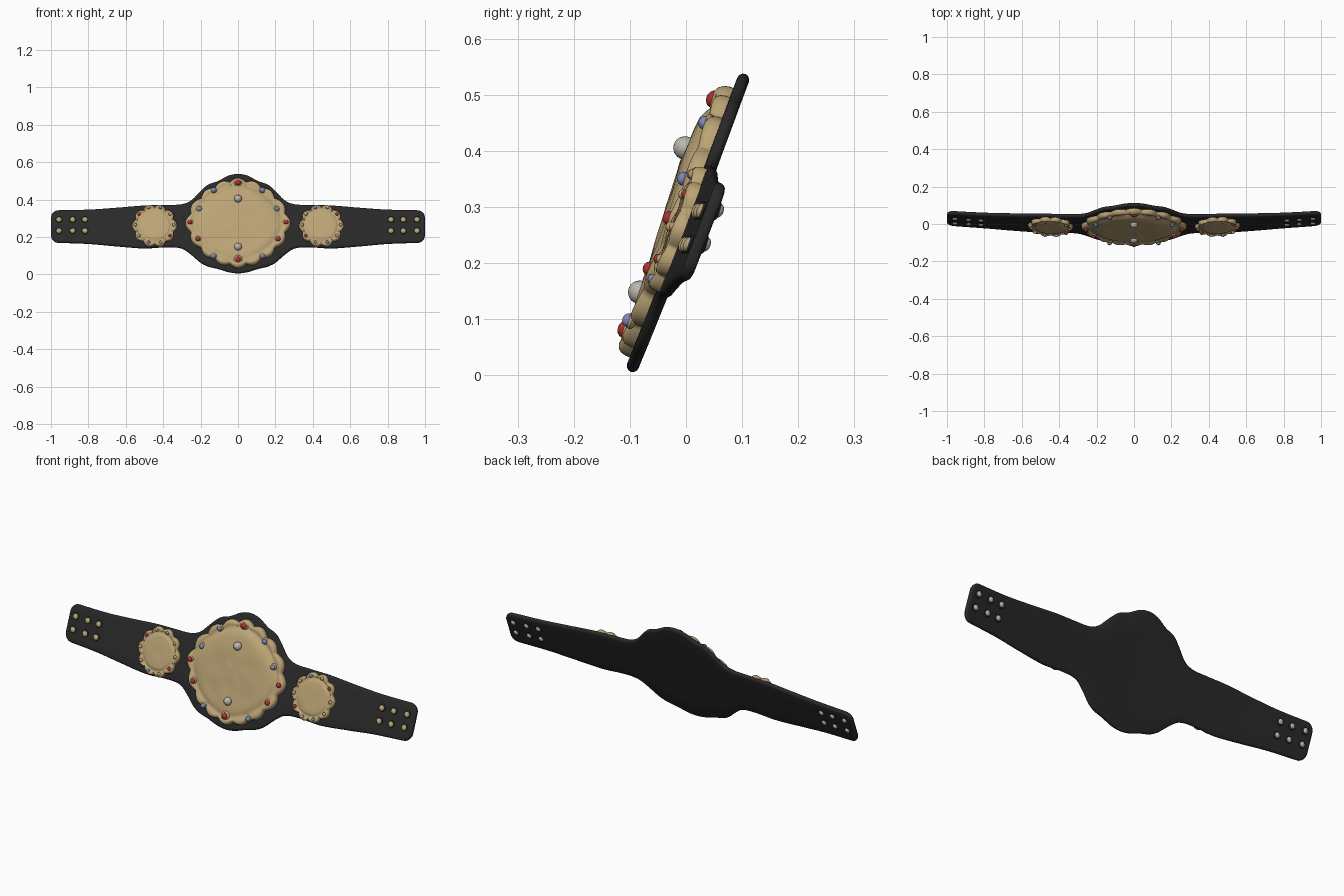
import bpy, bmesh, math
from mathutils import Vector

if "Cube" in bpy.data.objects:
    bpy.data.objects.remove(bpy.data.objects["Cube"])

def mat(name, c):
    m = bpy.data.materials.new(name)
    m.diffuse_color = (*c, 1)
    m.use_nodes = True
    m.node_tree.nodes["Principled BSDF"].inputs["Base Color"].default_value = m.diffuse_color
    return m

BLACK = mat("black_leather", (0.022, 0.022, 0.023))
GOLD = mat("gold", (0.50, 0.37, 0.18))
SILVER = mat("silver", (0.50, 0.47, 0.42))
RED = mat("red_gem", (0.42, 0.03, 0.03))
BLUE = mat("blue_gem", (0.20, 0.25, 0.50))

SLOPE, COS, SIN = 0.385, 0.935, 0.355
HALF = 0.011  # half thickness of the strap

def place(x, z, w):
    """Belt coordinates (front view x, z and height w off the strap middle) to the tilted, bowed belt."""
    return Vector((x, 0.003 + 0.034 * x * x + SLOPE * (z - 0.27) - w * COS, z + w * SIN))

def finish(name, bm, material, angle=40):
    bmesh.ops.recalc_face_normals(bm, faces=bm.faces)
    me = bpy.data.meshes.new(name)
    bm.to_mesh(me)
    bm.free()
    me.materials.append(material)
    for p in me.polygons:
        p.use_smooth = True
    me.set_sharp_from_angle(angle=math.radians(angle))
    ob = bpy.data.objects.new(name, me)
    bpy.context.collection.objects.link(ob)
    return ob

def bridge(bm, a, b):
    n = len(a)
    for i in range(n):
        bm.faces.new((a[i], a[(i + 1) % n], b[(i + 1) % n], b[i]))

# Strap outline: x, top z, bottom z (mirrored)
OUT = [(0, .537, .006), (.05, .528, .012), (.11, .497, .030), (.16, .480, .042),
       (.20, .445, .062), (.25, .395, .105), (.30, .375, .138), (.38, .371, .145),
       (.50, .368, .139), (.65, .356, .150), (.80, .346, .163), (1.0, .342, .170)]

def outline(x, k):
    x = abs(x)
    i = max(j for j in range(len(OUT) - 1) if OUT[j][0] <= x)
    def tangent(j):
        if j == 0:
            return 0
        a, b = OUT[j - 1], OUT[min(j + 1, len(OUT) - 1)]
        return (b[k] - a[k]) / (b[0] - a[0])
    a, b = OUT[i], OUT[i + 1]
    h = b[0] - a[0]
    t = (x - a[0]) / h
    return ((2*t**3 - 3*t*t + 1) * a[k] + (t**3 - 2*t*t + t) * h * tangent(i)
            + (3*t*t - 2*t**3) * b[k] + (t**3 - t*t) * h * tangent(i + 1))

# Leather strap: rounded cross-sections swept along x, with rounded end corners
bm = bmesh.new()
xs = [i / 60 for i in range(-58, 59)]
ends = [.975, .982, .988, .993, .997, 1.0]
xs = [-e for e in reversed(ends)] + xs + ends
rings = []
for x in xs:
    top, bot = outline(x, 1), outline(x, 2)
    d = 1 - abs(x)
    R = 0.04
    cut = R - math.sqrt(R * R - (R - d) ** 2) if d < R else 0
    h = HALF
    if d < HALF:
        h = HALF * (0.5 + 0.5 * math.sqrt(1 - (1 - d / HALF) ** 2))
    top, bot = top - cut, bot + cut
    sec = []
    for c, a0 in ((top - h, 90), (bot + h, 270)):
        for k in range(7):
            a = math.radians(a0 - 30 * k)
            sec.append((c + h * math.cos(a), h * math.sin(a)))
        other = bot + h if a0 == 90 else top - h
        for k in range(1, 6):
            sec.append((c + (other - c) * k / 6, -h if a0 == 90 else h))
    rings.append([bm.verts.new(place(x, z, w)) for z, w in sec])
for a, b in zip(rings, rings[1:]):
    bridge(bm, a, b)
bm.faces.new(rings[0])
bm.faces.new(rings[-1])
finish("leather_strap", bm, BLACK, 50)

def plate(name, cx, cz, rx, rz, power, lobes, scallop, profile, relief, lean):
    """Scalloped embossed plate: rings of (radius fraction, height)."""
    bm = bmesh.new()
    n = 192
    prev = None
    for f, w in profile:
        ring = []
        for i in range(n):
            a = 2 * math.pi * i / n
            c, s = math.cos(a), math.sin(a)
            r = (abs(c / rx) ** power + abs(s / rz) ** power) ** (-1 / power)
            lobe = abs(math.cos(lobes * a / 2))
            r *= 1 - scallop * (1 - lobe) * max(0, f - .8) / .2
            inner = max(0, 1 - (f / .86) ** 4)
            hh = w + lean * f * r * s * inner
            if f > .86 and w > 0.02:
                hh += .005 * (lobe - .5)
            hh += relief * inner * f * (math.sin(5 * a + 7 * f) + math.cos(3 * a - 14 * f))
            ring.append(bm.verts.new(place(cx + f * r * c, cz + f * r * s, hh)))
        if prev:
            bridge(bm, prev, ring)
        else:
            bm.faces.new(ring)
        prev = ring
    return finish(name, bm, GOLD, 60)

# Large centre plate
plate("centre_plate", 0, .268, .282, .24, 1.75, 16, .07,
      [(.03, .046), (.15, .046), (.25, .045), (.35, .045), (.45, .045), (.55, .044),
       (.65, .043), (.73, .041), (.79, .036), (.83, .030), (.87, .030), (.90, .034),
       (.94, .035), (.97, .032), (.99, .026), (1, .018), (1, .005)], .0022, .07)

# Side medallions
for sx, side in ((-1, "left"), (1, "right")):
    plate(side + "_medallion", sx * .446, .254, .12, .114, 2, 10, .12,
          [(.05, .030), (.2, .031), (.4, .031), (.6, .030), (.68, .029), (.72, .024),
           (.80, .024), (.85, .030), (.92, .031), (.97, .027), (1, .019), (1, .005)], .001, 0)

def dome(name, x, z, w, r, material, flat=1.0, seg=16):
    """Ball (or flattened stud) at a front-view position."""
    bm = bmesh.new()
    bmesh.ops.create_uvsphere(bm, u_segments=seg, v_segments=seg // 2, radius=r)
    c = place(x, z - w * SIN, w)
    for v in bm.verts:
        p = v.co
        v.co = c + Vector((p.x, p.y * SIN - p.z * flat * COS, p.y * COS + p.z * flat * SIN))
    return finish(name, bm, material)

# Centre plate gems and pearls
for z, w in ((.405, .053), (.148, .036)):
    dome("pearl", 0, z, w, .021, SILVER)
for z in (.492, .082):
    dome("gem_setting", 0, z, .031, .023, GOLD, .5)
    dome("red_gem", 0, z, .037, .016, RED, .8)
for s in (-1, 1):
    for x, z, m in ((.257, .28, RED), (.13, .45, BLUE), (.205, .35, BLUE),
                    (.215, .19, RED), (.13, .098, BLUE)):
        dome("gem_setting", s * x, z, .031, .017, GOLD, .5)
        dome("gem", s * x, z, .037, .0125, m, .9)

# Medallion gems around the rim
for sx in (-1, 1):
    for i in range(10):
        a = 2 * math.pi * (i + .5) / 10 + math.pi / 10
        m = (RED, GOLD, BLUE, GOLD, GOLD)[i % 5]
        dome("medallion_gem", sx * (.446 + .103 * math.cos(a)), .265 + .098 * math.sin(a),
             .031, .009, m, .9, 12)

# Snap studs on both faces of the strap ends
for s in (-1, 1):
    for x in (.957, .884, .818):
        for z in (.293, .233):
            dome("snap_base", s * x, z, HALF, .018, BLACK, .3)
            dome("snap_stud", s * x, z, HALF + .004, .014, GOLD, .6)
            dome("snap_back_base", s * x, z, -HALF, .018, BLACK, .4)
            dome("snap_back_stud", s * x, z, -HALF - .004, .013, SILVER, .6)
